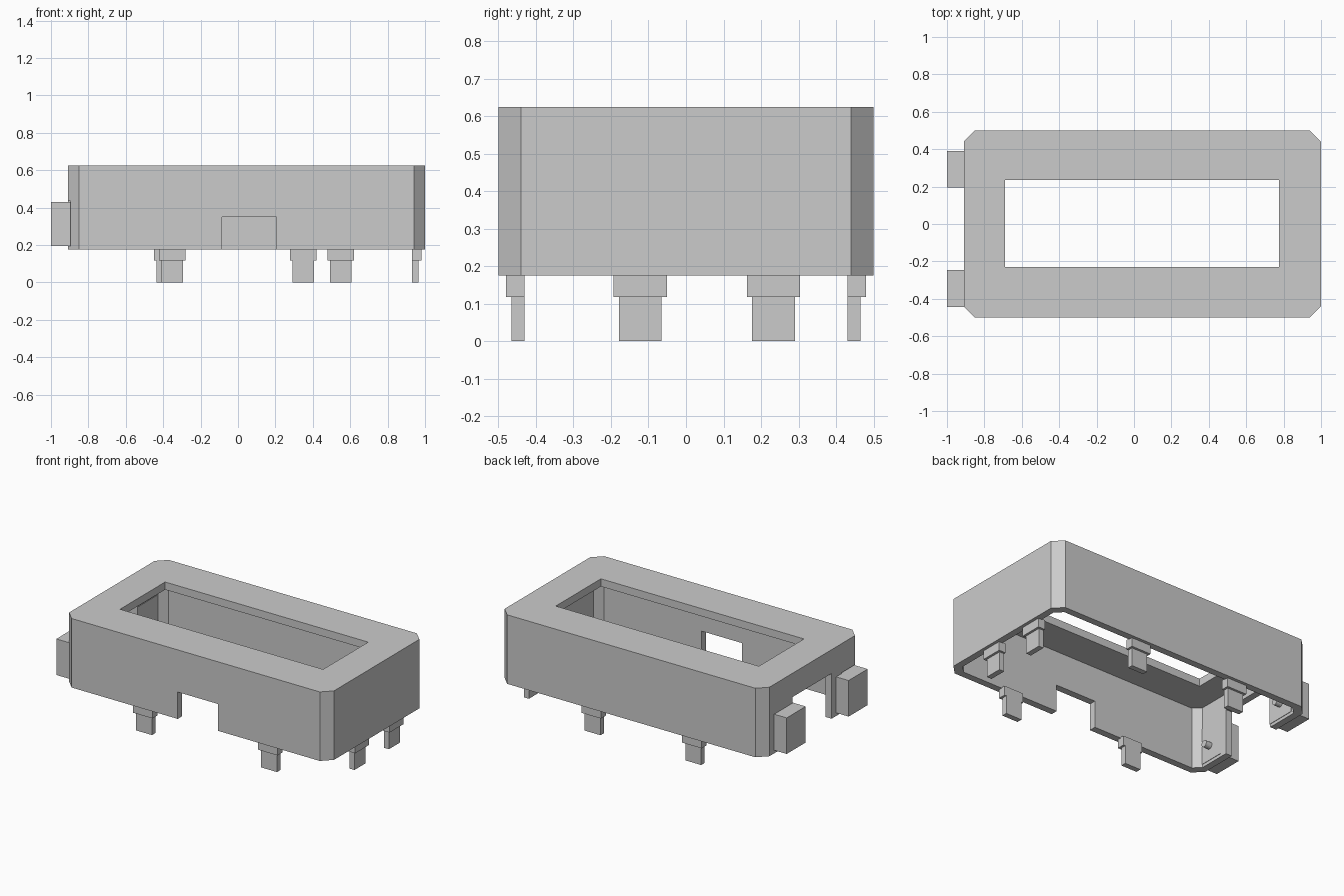
import bpy, bmesh
from mathutils import Matrix

cube = bpy.data.objects.get("Cube")
if cube:
    bpy.data.objects.remove(cube, do_unlink=True)

grey = bpy.data.materials.new("plain grey")
grey.use_nodes = True
grey.diffuse_color = (0.6, 0.6, 0.6, 1)
grey.node_tree.nodes["Principled BSDF"].inputs["Base Color"].default_value = (0.6, 0.6, 0.6, 1)


def make_object(name, bm):
    bmesh.ops.recalc_face_normals(bm, faces=bm.faces)
    mesh = bpy.data.meshes.new(name)
    bm.to_mesh(mesh)
    bm.free()
    mesh.materials.append(grey)
    obj = bpy.data.objects.new(name, mesh)
    bpy.context.collection.objects.link(obj)
    return obj


def add_prism(bm, outline, z0, z1):
    face = bm.faces.new([bm.verts.new((x, y, z0)) for x, y in outline])
    top = bmesh.ops.extrude_face_region(bm, geom=[face])["geom"]
    verts = [v for v in top if isinstance(v, bmesh.types.BMVert)]
    bmesh.ops.translate(bm, verts=verts, vec=(0, 0, z1 - z0))


def add_box(bm, x0, x1, y0, y1, z0, z1):
    add_prism(bm, [(x0, y0), (x1, y0), (x1, y1), (x0, y1)], z0, z1)


def chamfered(x0, x1, y0, y1, c):
    return [(x0 + c, y0), (x1 - c, y0), (x1, y0 + c), (x1, y1 - c),
            (x1 - c, y1), (x0 + c, y1), (x0, y1 - c), (x0, y0 + c)]


def cut(target, name, bm):
    cutter = make_object(name, bm)
    cutter.hide_render = True
    mod = target.modifiers.new(name, "BOOLEAN")
    mod.operation = "DIFFERENCE"
    mod.solver = "EXACT"
    mod.object = cutter
    bpy.context.view_layer.objects.active = target
    bpy.ops.object.modifier_apply(modifier=name)
    bpy.data.objects.remove(cutter, do_unlink=True)


# Chamfered housing, hollow and open below
bm = bmesh.new()
add_prism(bm, chamfered(-0.91, 1, -0.5, 0.5, 0.06), 0.175, 0.625)
housing = make_object("housing", bm)
bm = bmesh.new()
add_prism(bm, chamfered(-0.865, 0.955, -0.455, 0.455, 0.045), 0.1, 0.575)
cut(housing, "cavity", bm)

# Window in the top, notch in the front, opening in the right end
openings = {
    "window": (-0.69, 0.775, -0.23, 0.235, 0.5, 0.7),
    "front_notch": (-0.085, 0.205, -0.6, -0.4, 0.1, 0.35),
    "end_opening": (-1, -0.8, -0.2, 0.2, 0.1, 0.47),
    "corner_relief": (-1, -0.895, -0.6, -0.3, 0.195, 0.435),
}
for name, size in openings.items():
    bm = bmesh.new()
    add_box(bm, *size)
    cut(housing, name, bm)


# Stepped feet: a wide shoulder and a narrower pin, outer side facing -y
def foot(name, along, out, turn):
    bm = bmesh.new()
    add_box(bm, along - 0.071, along + 0.071, -out, 0.05 - out, 0.118, 0.18)
    add_box(bm, along - 0.057, along + 0.057, 0.015 - out, 0.05 - out, 0, 0.118)
    bmesh.ops.rotate(bm, verts=bm.verts, matrix=Matrix.Rotation(turn, 3, "Z"))
    make_object(name, bm)


QUARTER = 1.5707963
for i, x in enumerate((-0.352, 0.55)):
    foot(f"front_foot_{i + 1}", x, 0.48, 0)
for i, x in enumerate((0.378, -0.348)):
    foot(f"back_foot_{i + 1}", x, 0.48, 2 * QUARTER)
for i, y in enumerate((-0.122, 0.233)):
    foot(f"left_foot_{i + 1}", y, 0.98, QUARTER)

# End blocks with a small round peg on the inner side
for name, y in (("front", -0.345), ("back", 0.293)):
    bm = bmesh.new()
    add_box(bm, -1, -0.862, y - 0.098, y + 0.098, 0.195, 0.43)
    make_object(name + "_end_block", bm)
    bm = bmesh.new()
    place = Matrix.Translation((-0.85, y, 0.29)) @ Matrix.Rotation(QUARTER, 4, "Y")
    bmesh.ops.create_cone(bm, cap_ends=True, segments=16, radius1=0.022,
                          radius2=0.022, depth=0.06, matrix=place)
    make_object(name + "_peg", bm)
